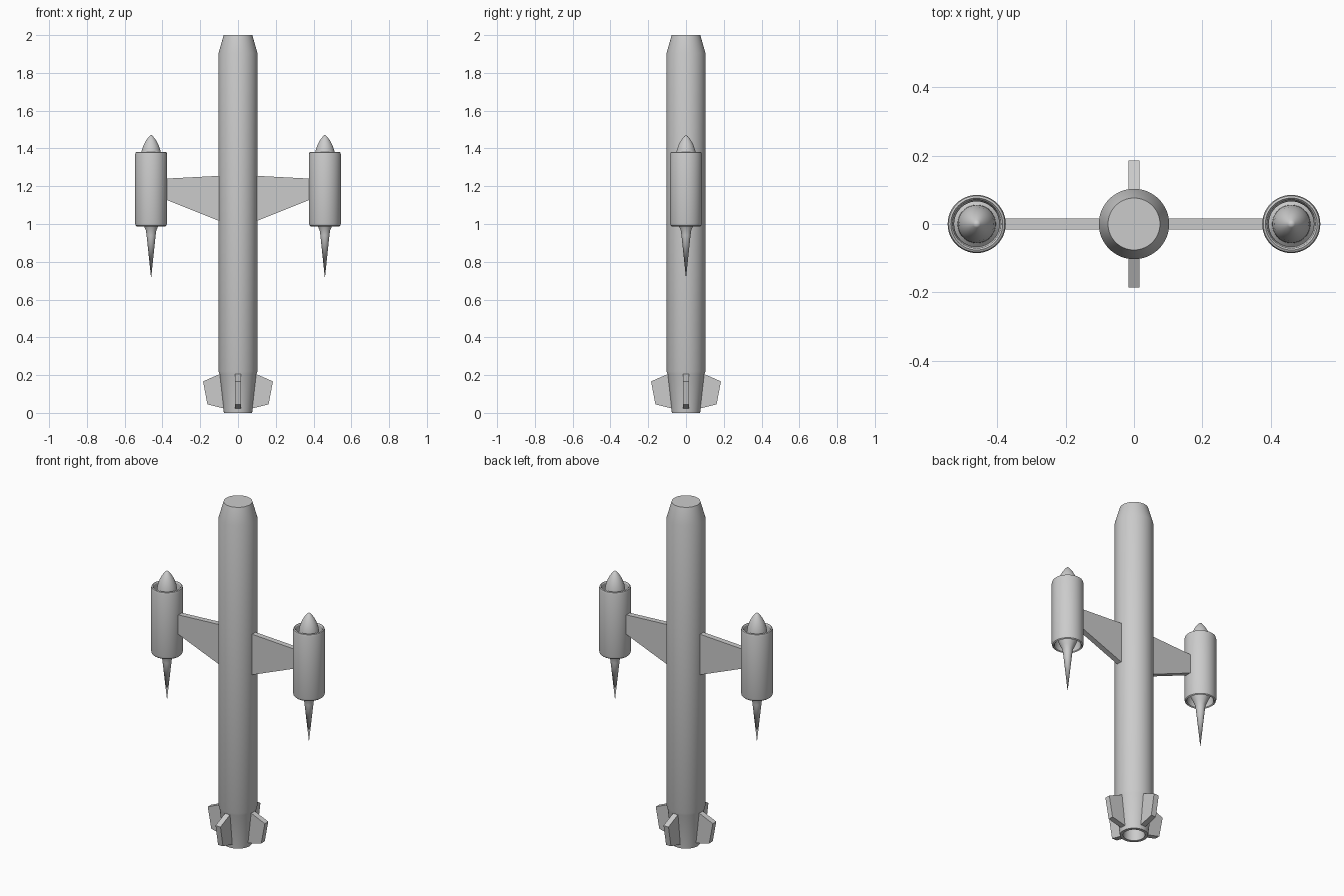
import bpy, bmesh, math
from mathutils import Matrix, Vector

if "Cube" in bpy.data.objects:
    bpy.data.objects.remove(bpy.data.objects["Cube"])


def finish(name, bm, smooth=True, mirror=False):
    bmesh.ops.remove_doubles(bm, verts=bm.verts, dist=1e-5)
    bmesh.ops.recalc_face_normals(bm, faces=bm.faces)
    mesh = bpy.data.meshes.new(name)
    bm.to_mesh(mesh)
    bm.free()
    ob = bpy.data.objects.new(name, mesh)
    bpy.context.collection.objects.link(ob)
    if smooth:
        bpy.ops.object.select_all(action='DESELECT')
        ob.select_set(True)
        bpy.context.view_layer.objects.active = ob
        bpy.ops.object.shade_smooth_by_angle(angle=math.radians(30))
    if mirror:
        ob.modifiers.new("Mirror", 'MIRROR')
    return ob


def lathe(name, profile, x=0.0, closed=False, mirror=False, sides=48):
    """Revolve (radius, z) points around the vertical axis at x."""
    bm = bmesh.new()
    pts = [bm.verts.new((x + r, 0, z)) for r, z in profile]
    pairs = list(zip(pts, pts[1:]))
    if closed:
        pairs.append((pts[-1], pts[0]))
    edges = [bm.edges.new(p) for p in pairs]
    bmesh.ops.spin(bm, geom=pts + edges, cent=(x, 0, 0), axis=(0, 0, 1),
                   angle=math.tau, steps=sides)
    return finish(name, bm, mirror=mirror)


def plate(name, outline, thickness, turn=0.0, mirror=False):
    """Flat plate from an (x, z) outline, thickened along y."""
    bm = bmesh.new()
    face = bm.faces.new([bm.verts.new((x, -thickness / 2, z)) for x, z in outline])
    ext = bmesh.ops.extrude_face_region(bm, geom=[face])
    verts = [g for g in ext["geom"] if isinstance(g, bmesh.types.BMVert)]
    bmesh.ops.translate(bm, verts=verts, vec=Vector((0, thickness, 0)))
    bm.transform(Matrix.Rotation(turn, 4, 'Z'))
    return finish(name, bm, smooth=False, mirror=mirror)


NX = 0.46  # engine axis

# Main body with tapered nose and tail, recessed exhaust at the bottom
lathe("fuselage", [(0, 0.08), (0.055, 0.08), (0.058, 0.0), (0.075, 0.0),
                   (0.098, 0.205), (0.103, 0.22), (0.103, 1.905),
                   (0.076, 2.0), (0, 2.0)])

# Tapered wings carrying the engines
plate("wing", [(0.06, 1.0), (0.385, 1.13), (0.385, 1.24), (0.06, 1.257)],
      0.032, mirror=True)

# Engine casings: open tubes with rounded lips
lathe("engine_casing", [(0.076, 0.988), (0.082, 0.993), (0.085, 1.005),
                        (0.085, 1.368), (0.082, 1.379), (0.076, 1.382),
                        (0.071, 1.376), (0.066, 1.33), (0.066, 1.04),
                        (0.071, 0.993)], NX, closed=True, mirror=True)

# Engine core: pointed intake spike, inner duct plug and long exhaust needle
lathe("engine_core", [(0, 1.473), (0.011, 1.463), (0.027, 1.442), (0.040, 1.417),
                      (0.050, 1.387), (0.055, 1.355), (0.056, 1.32),
                      (0.067, 1.31), (0.067, 1.05), (0.056, 1.03), (0.045, 1.005),
                      (0.036, 0.985), (0.028, 0.967), (0.024, 0.94),
                      (0, 0.712)], NX, mirror=True)

# Four tail fins
for i in range(4):
    plate(f"tail_fin_{i + 1}", [(0.07, 0.022), (0.162, 0.045), (0.185, 0.167),
                                (0.09, 0.208), (0.07, 0.208)],
          0.032, turn=i * math.pi / 2)
